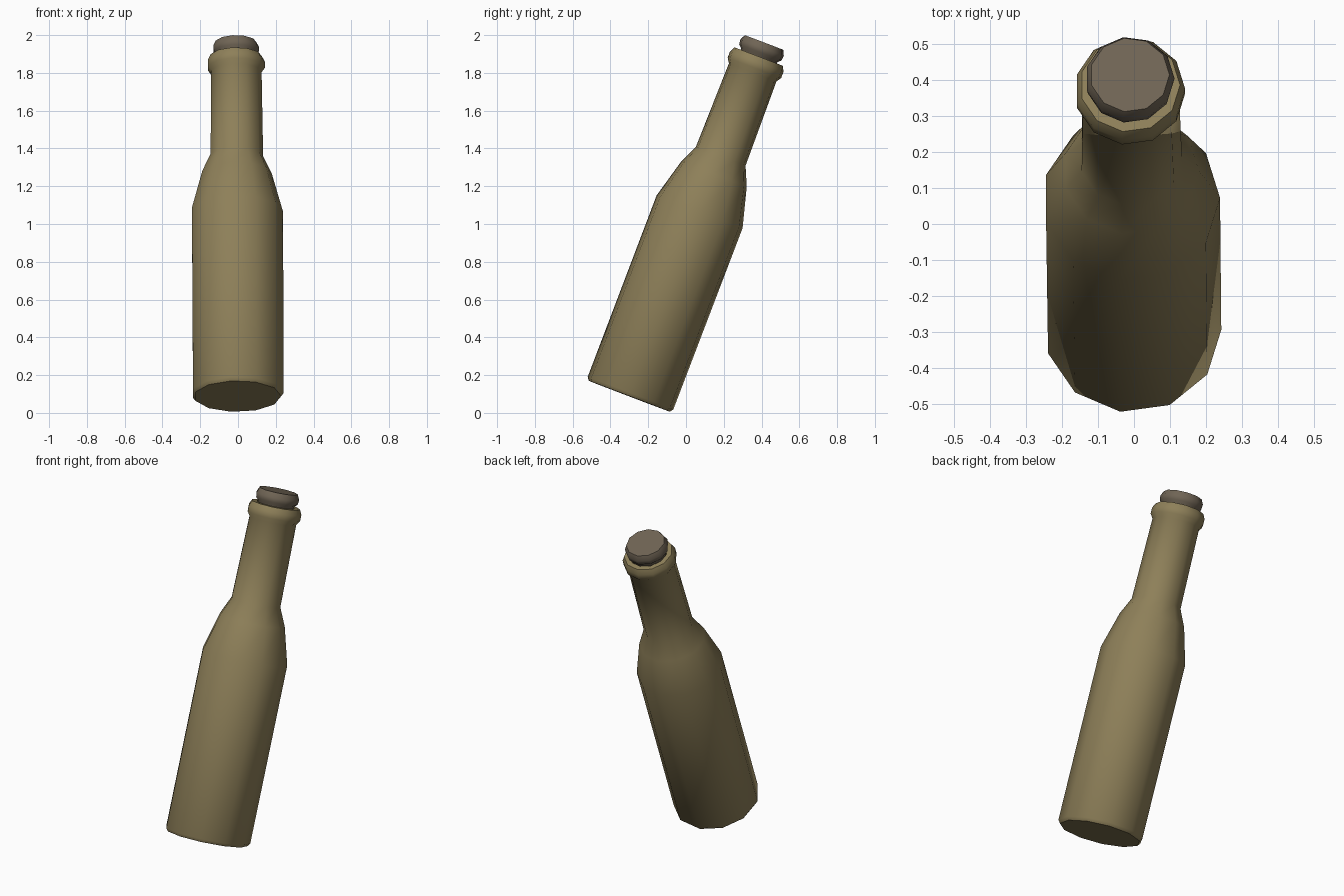
import bpy, bmesh, math
from mathutils import Matrix

if "Cube" in bpy.data.objects:
    bpy.data.objects.remove(bpy.data.objects["Cube"])

SIDES = 11
# bottle leans backwards around the centre of its base
LEAN = (Matrix.Translation((-0.003, -0.30, 0.088))
        @ Matrix.Rotation(math.radians(-20.85), 4, 'X')
        @ Matrix.Rotation(math.radians(-0.25), 4, 'Y'))


def material(name, color):
    m = bpy.data.materials.new(name)
    m.diffuse_color = (*color, 1)
    m.use_nodes = True
    m.node_tree.nodes["Principled BSDF"].inputs["Base Color"].default_value = m.diffuse_color
    return m


def lathe(name, profile, mat):
    """Spin (radius, height) points into a closed, leaning part."""
    bm = bmesh.new()
    rings = []
    for r, z in profile:
        rings.append([bm.verts.new((r * math.cos(math.tau * i / SIDES),
                                    r * math.sin(math.tau * i / SIDES), z))
                      for i in range(SIDES)])
    for a, b in zip(rings, rings[1:]):
        for i in range(SIDES):
            j = (i + 1) % SIDES
            bm.faces.new((a[i], a[j], b[j], b[i]))
    bm.faces.new(rings[0][::-1])
    bm.faces.new(rings[-1])
    bm.transform(LEAN)
    me = bpy.data.meshes.new(name)
    bm.to_mesh(me)
    bm.free()
    me.materials.append(mat)
    ob = bpy.data.objects.new(name, me)
    bpy.context.collection.objects.link(ob)
    bpy.ops.object.select_all(action='DESELECT')
    ob.select_set(True)
    bpy.context.view_layer.objects.active = ob
    bpy.ops.object.shade_smooth_by_angle(angle=math.radians(42))


glass = material("olive_glass", (0.27, 0.215, 0.10))
cork = material("brown_cork", (0.16, 0.128, 0.09))

# body, shoulder, neck and lip ring
lathe("bottle", [(0.232, 0), (0.245, 0.018), (0.246, 1.045), (0.188, 1.258),
                 (0.142, 1.36), (0.136, 1.835), (0.153, 1.86), (0.153, 1.895),
                 (0.139, 1.924), (0.11, 1.924), (0.10, 1.90)], glass)

# stopper pushed into the neck
lathe("stopper", [(0.098, 1.88), (0.104, 1.932), (0.121, 1.948),
                  (0.124, 1.975), (0.110, 2.004)], cork)
